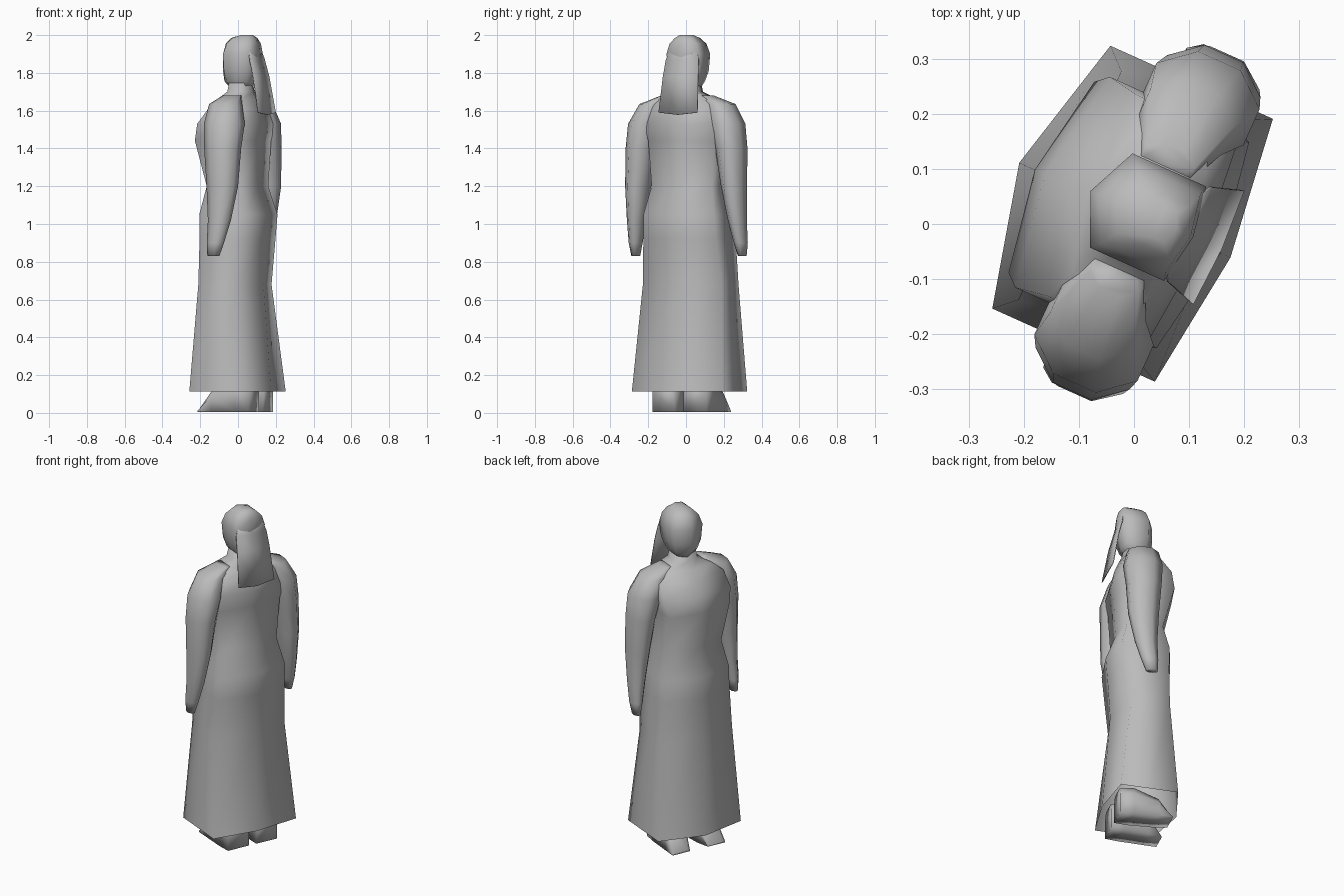
import bpy, bmesh, math
from mathutils import Matrix

if "Cube" in bpy.data.objects:
    bpy.data.objects.remove(bpy.data.objects["Cube"])

# Single plain grey for the whole figure
grey = bpy.data.materials.new("plain grey")
grey.use_nodes = True
colour = (0.5, 0.5, 0.5, 1)
grey.diffuse_color = colour
grey.node_tree.nodes["Principled BSDF"].inputs["Base Color"].default_value = colour

# Local frame: u to the figure's side, v forward; the figure is turned on its base
TURN = Matrix.Rotation(math.radians(65.8), 4, "Z")
CENTRE = 0.016


def loft(name, rings, cap_start=True, cap_end=True, closed=True):
    """Skin a list of rings of local points into one smooth object."""
    bm = bmesh.new()
    loops = [[bm.verts.new(TURN @ Matrix.Translation(p).translation) for p in ring]
             for ring in rings]
    count = len(rings[0])
    for low, high in zip(loops, loops[1:]):
        for i in range(count if closed else count - 1):
            j = (i + 1) % count
            bm.faces.new((low[i], low[j], high[j], high[i]))
    if cap_start:
        bm.faces.new(loops[0][::-1])
    if cap_end:
        bm.faces.new(loops[-1])
    if closed:
        bmesh.ops.recalc_face_normals(bm, faces=bm.faces)
    for face in bm.faces:
        face.smooth = True
    mesh = bpy.data.meshes.new(name)
    bm.to_mesh(mesh)
    bm.free()
    mesh.materials.append(grey)
    obj = bpy.data.objects.new(name, mesh)
    bpy.context.collection.objects.link(obj)
    return obj


def body_ring(z, half, front, front_side, back_side, back, mid=CENTRE):
    """Eight-sided section with a ridge in front and behind."""
    side = (front_side + back_side) / 2
    right = [(0, front), (-half, front_side), (-half, side), (-half, back_side)]
    left = [(0, back), (half, back_side), (half, side), (half, front_side)]
    return [(mid + u, v, z) for u, v in right + left]


# Robe: open hem, hips, waist, chest, sloping shoulders and neck
robe = [
    (0.113, 0.262, 0.236, 0.172, -0.152, -0.185),
    (0.68, 0.228, 0.20, 0.135, -0.085, -0.14),
    (0.92, 0.212, 0.195, 0.135, -0.115, -0.155),
    (1.05, 0.205, 0.20, 0.14, -0.13, -0.165),
    (1.20, 0.175, 0.15, 0.11, -0.09, -0.11),
    (1.44, 0.19, 0.205, 0.172, -0.10, -0.12),
    (1.53, 0.21, 0.185, 0.15, -0.11, -0.13),
    (1.61, 0.20, 0.14, 0.09, -0.09, -0.115),
    (1.66, 0.14, 0.10, 0.065, -0.075, -0.095),
    (1.70, 0.065, 0.06, 0.04, -0.06, -0.075),
    (1.78, 0.05, 0.05, 0.03, -0.05, -0.06),
]
loft("robe", [body_ring(*row) for row in robe], cap_start=False)

# Head, widest at the brow, with the crown towards the back
head = [
    (1.715, 0.045, 0.05, 0.03, -0.05, -0.06),
    (1.755, 0.068, 0.088, 0.045, -0.07, -0.08),
    (1.81, 0.086, 0.097, 0.053, -0.085, -0.095),
    (1.90, 0.094, 0.097, 0.055, -0.092, -0.108),
    (1.955, 0.078, 0.08, 0.04, -0.088, -0.103),
    (1.985, 0.05, 0.05, 0.02, -0.08, -0.092),
    (2.0, 0.03, -0.01, -0.02, -0.062, -0.075),
]
loft("head", [body_ring(*row, mid=0.022) for row in head])

# Hair sheet falling from the back of the head down the upper back
hair = [(1.94, 0.07, -0.085), (1.87, 0.095, -0.10),
        (1.78, 0.102, -0.123), (1.59, 0.113, -0.156)]
sheet = loft("hair", [[(0.024 + k * half, v - 0.006 * (1 - abs(k)),
                        z - 0.012 * (1 - abs(k)) * (z < 1.6)) for k in (-1, 0, 1)]
                      for z, half, v in hair], False, False, False)
thick = sheet.modifiers.new("thickness", "SOLIDIFY")
thick.thickness = 0.005
thick.offset = 0


def oval(z, u, half_u, v, half_v, side):
    """Eight-sided sleeve section."""
    steps = [math.pi / 8 + i * math.pi / 4 for i in range(8)]
    return [(CENTRE - 0.003 + side * (u + 1.06 * half_u * math.cos(a)),
             v + 1.06 * half_v * math.sin(a), z) for a in steps]


# Sleeved arms flowing out of the shoulders and ending in narrow hands
arm = [
    (1.68, 0.11, 0.035, -0.01, 0.05),
    (1.635, 0.195, 0.07, -0.01, 0.085),
    (1.53, 0.235, 0.088, -0.02, 0.105),
    (1.40, 0.26, 0.078, -0.022, 0.095),
    (1.20, 0.278, 0.062, -0.028, 0.082),
    (1.02, 0.293, 0.045, -0.018, 0.06),
    (0.90, 0.305, 0.033, 0.0, 0.045),
    (0.83, 0.309, 0.02, 0.01, 0.032),
]


def foot_ring(v, u, half, top, side):
    """Upright section across the shoe, chamfered along the top."""
    points = [(-half, 0.005), (half, 0.005), (half, top * 0.75),
              (half * 0.75, top), (-half * 0.75, top), (-half, top * 0.75)]
    return [(0.018 + side * (u + w), v, z) for w, z in points]


# Shoes: tall ankle block with a wedge toe
shoe = [(-0.125, 0.09, 0.066, 0.16), (-0.05, 0.092, 0.072, 0.17),
        (0.09, 0.10, 0.066, 0.12), (0.168, 0.112, 0.055, 0.015)]

for side, label in ((1, "left"), (-1, "right")):
    loft(label + "_arm", [oval(*row, side) for row in arm])
    loft(label + "_foot", [foot_ring(*row, side) for row in shoe])
